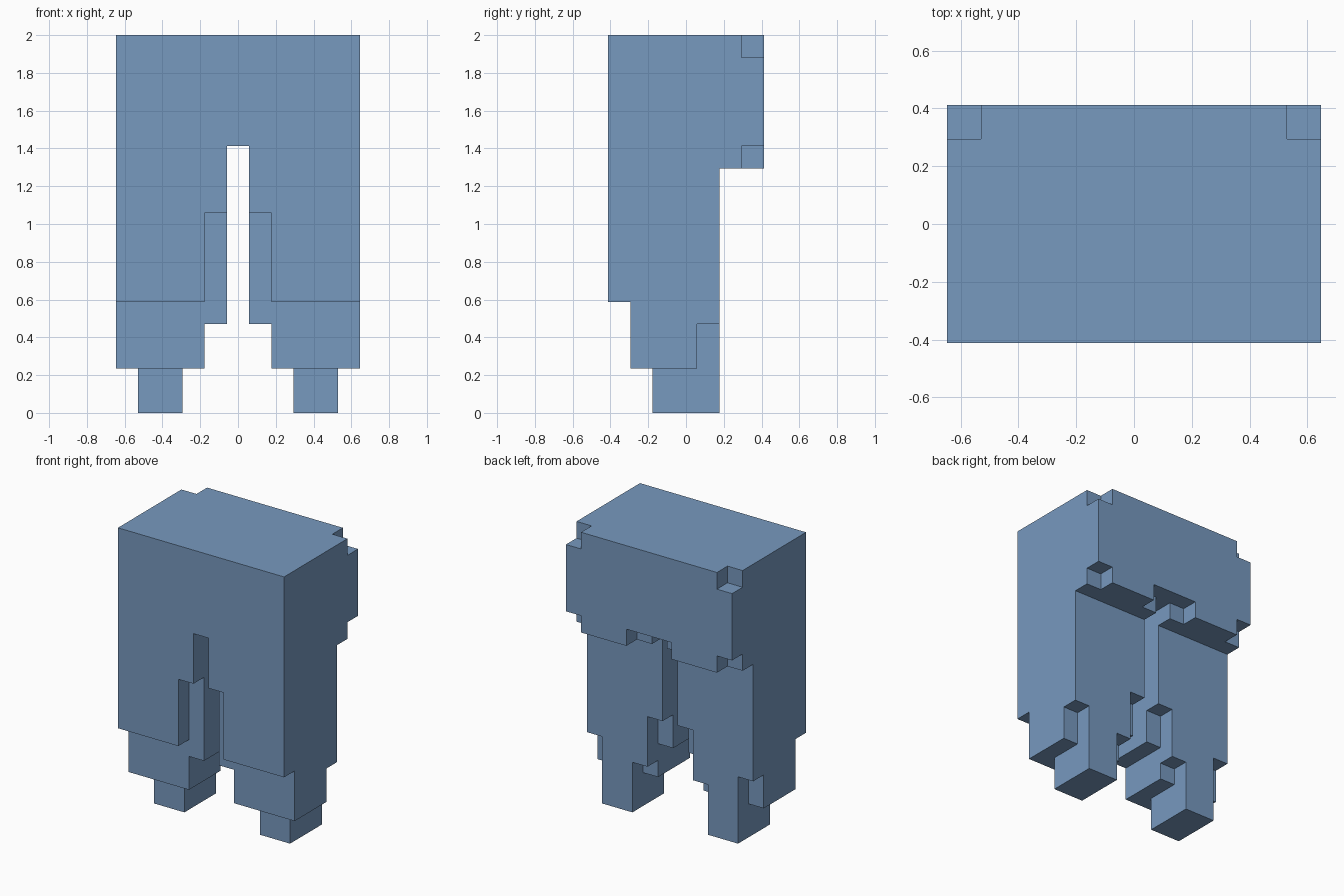
import bpy, bmesh, math
from mathutils import Vector

cube = bpy.data.objects.get("Cube")
if cube:
    bpy.data.objects.remove(cube, do_unlink=True)

U = 2 / 17  # size of one block

# One flat colour
mat = bpy.data.materials.new("steel_blue")
mat.use_nodes = True
col = (0.185, 0.319, 0.521, 1)
mat.diffuse_color = col
bsdf = next(n for n in mat.node_tree.nodes if n.type == 'BSDF_PRINCIPLED')
bsdf.inputs["Base Color"].default_value = col
bsdf.inputs["Roughness"].default_value = 0.8

# Block ranges (end excluded): x counts outward from the centre column and is
# mirrored, y counts from front to back, z counts up from the ground.
PARTS = {
    "torso": [((0, 6), (0, 6), (12, 17)),
              ((0, 5), (6, 7), (12, 17)),
              ((5, 6), (6, 7), (12, 16))],      # notched top back corners
    "seat": [((1, 6), (5, 6), (11, 12)),
             ((2, 5), (6, 7), (11, 12))],
    "front_panel": [((2, 6), (0, 1), (5, 12)),
                    ((1, 2), (0, 1), (9, 12))],
    "leg": [((2, 6), (1, 4), (2, 12)),
            ((1, 2), (1, 4), (4, 12))],
    "leg_back": [((1, 2), (4, 5), (6, 12)),
                 ((2, 3), (4, 5), (3, 12)),
                 ((3, 5), (4, 5), (2, 12)),
                 ((5, 6), (4, 5), (4, 12))],
    "foot": [((3, 5), (2, 5), (0, 2))],
}

cells = set()
for boxes in PARTS.values():
    for xr, yr, zr in boxes:
        for x in range(*xr):
            for y in range(*yr):
                for z in range(*zr):
                    cells.update({(x, y - 3, z), (-x, y - 3, z)})

# Skin only the exposed block sides, then merge them into large flat faces
bm = bmesh.new()
corners = {}


def corner(p):
    key = tuple(round(c * 2) for c in p)
    if key not in corners:
        corners[key] = bm.verts.new(Vector(p) * U)
    return corners[key]


for cell in sorted(cells):
    centre = Vector(cell) + Vector((0, 0, 0.5))
    for axis in range(3):
        for sign in (-1, 1):
            n = Vector((0, 0, 0))
            n[axis] = sign
            if tuple(int(a + b) for a, b in zip(cell, n)) in cells:
                continue
            u = Vector((0, 0, 0))
            u[(axis + 1) % 3] = 0.5
            v = n.cross(u)
            mid = centre + n * 0.5
            bm.faces.new([corner(mid + a * u + b * v)
                          for a, b in ((-1, -1), (1, -1), (1, 1), (-1, 1))])

bmesh.ops.dissolve_limit(bm, angle_limit=math.radians(1),
                         verts=bm.verts[:], edges=bm.edges[:])
bm.normal_update()

mesh = bpy.data.meshes.new("torso_and_legs")
bm.to_mesh(mesh)
bm.free()
mesh.materials.append(mat)
obj = bpy.data.objects.new("torso_and_legs", mesh)
bpy.context.collection.objects.link(obj)
